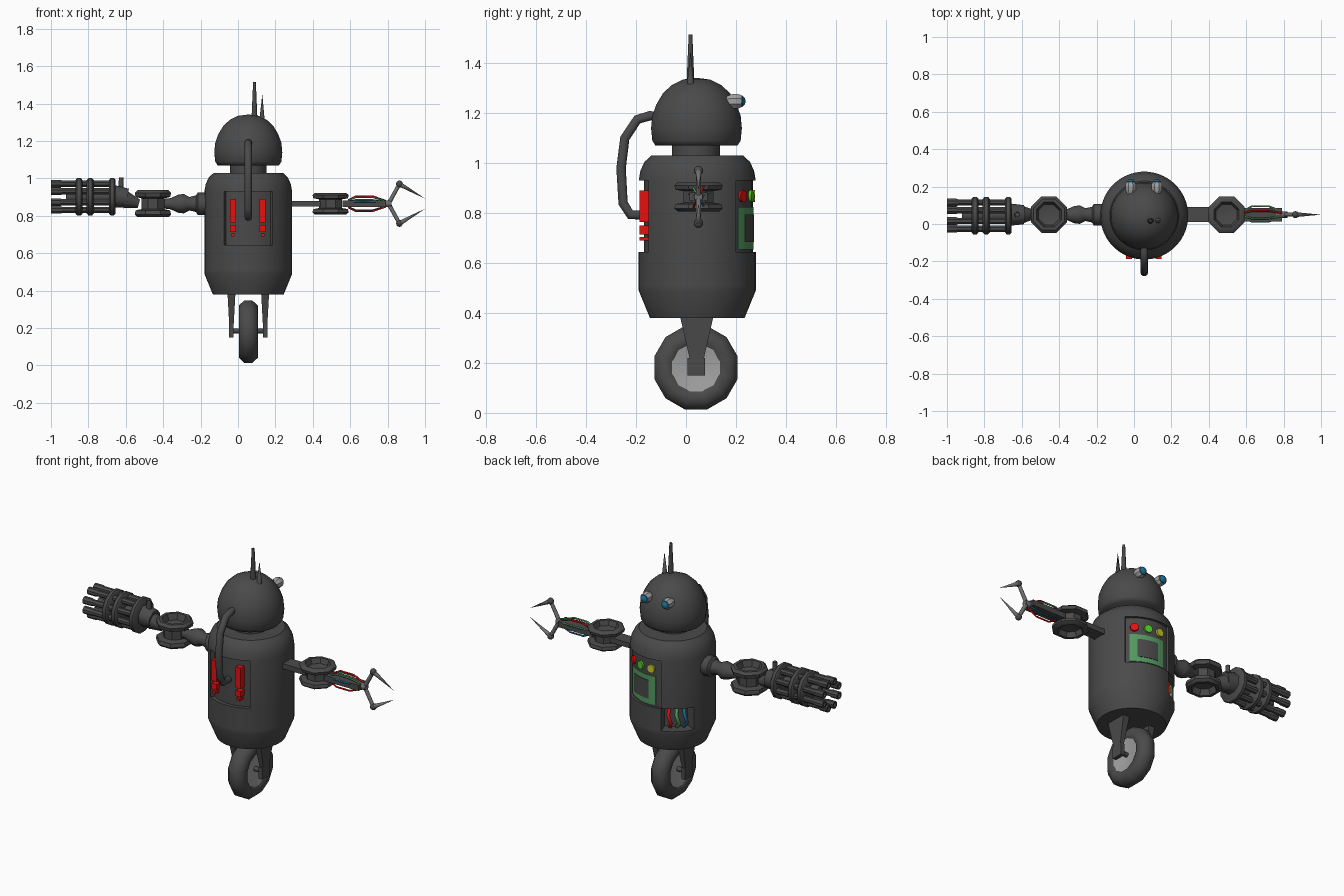
import bpy, bmesh, math
from mathutils import Vector, Matrix

if "Cube" in bpy.data.objects:
    bpy.data.objects.remove(bpy.data.objects["Cube"])

CX, CY = 0.055, 0.045          # body axis
ARM_Y, ARM_Z = 0.05, 0.865     # arm axis


def mat(name, r, g, b):
    m = bpy.data.materials.new(name)
    m.diffuse_color = (r, g, b, 1)
    m.use_nodes = True
    m.node_tree.nodes["Principled BSDF"].inputs["Base Color"].default_value = m.diffuse_color
    return m


DARK = mat("dark metal", .068, .068, .068)
PALE = mat("pale grey", .36, .36, .36)
STEEL = mat("steel", .16, .16, .16)
RED = mat("red", .8, .005, .005)
GREEN = mat("panel green", .09, .32, .12)
LIME = mat("button green", .08, .62, .02)
YELLOW = mat("yellow", .62, .6, .03)
BLUE = mat("blue", .012, .15, .27)


def finish(name, bm, m, angle=40):
    bmesh.ops.recalc_face_normals(bm, faces=bm.faces)
    me = bpy.data.meshes.new(name)
    bm.to_mesh(me)
    bm.free()
    me.materials.append(m)
    me.polygons.foreach_set("use_smooth", [True] * len(me.polygons))
    me.set_sharp_from_angle(angle=math.radians(angle))
    ob = bpy.data.objects.new(name, me)
    bpy.context.collection.objects.link(ob)
    return ob


def lathe_bm(profile, segs, mtx, closed=False):
    bm = bmesh.new()
    rings = []
    for r, z in profile:
        if r == 0:
            rings.append([bm.verts.new(mtx @ Vector((0, 0, z)))] * segs)
        else:
            rings.append([bm.verts.new(mtx @ Vector((
                r * math.cos(2 * math.pi * (i + .5) / segs),
                r * math.sin(2 * math.pi * (i + .5) / segs), z))) for i in range(segs)])
    pairs = list(zip(rings, rings[1:])) + ([(rings[-1], rings[0])] if closed else [])
    for a, b in pairs:
        for i in range(segs):
            j = (i + 1) % segs
            bm.faces.new(list(dict.fromkeys((a[i], a[j], b[j], b[i]))))
    return bm


def lathe(name, profile, loc, m, segs=16, axis=(0, 0, 1), closed=False, angle=40):
    mtx = Matrix.Translation(loc) @ Vector(axis).to_track_quat('Z', 'Y').to_matrix().to_4x4()
    return finish(name, lathe_bm(profile, segs, mtx, closed), m, angle)


def rod(name, a, b, r0, r1, m, segs=8):
    a, b = Vector(a), Vector(b)
    d = (b - a).length
    prof = [(0, 0), (r0, 0), (r1, d), (0, d)] if r1 else [(0, 0), (r0, 0), (0, d)]
    return lathe(name, prof, a, m, segs, b - a, angle=50)


def ball(name, loc, r, m, segs=10):
    prof = [(r * math.sin(math.pi * i / 6) if 0 < i < 6 else 0,
             -r * math.cos(math.pi * i / 6)) for i in range(7)]
    return lathe(name, prof, loc, m, segs)


def box(name, lo, hi, m, taper=None):
    bm = bmesh.new()
    bmesh.ops.create_cube(bm, size=1)
    c, s = (Vector(lo) + Vector(hi)) / 2, Vector(hi) - Vector(lo)
    for v in bm.verts:
        k = taper if taper and v.co.z < 0 else (1, 1)
        v.co = Vector((v.co.x * s.x * k[0], v.co.y * s.y * k[1], v.co.z * s.z)) + c
    return finish(name, bm, m)


def tube(name, pts, r, m, res=2):
    cu = bpy.data.curves.new(name, 'CURVE')
    cu.dimensions, cu.bevel_depth, cu.bevel_resolution = '3D', r, res
    cu.use_fill_caps = True
    sp = cu.splines.new('POLY')
    sp.points.add(len(pts) - 1)
    for p, q in zip(sp.points, pts):
        p.co = (*q, 1)
    cu.materials.append(m)
    ob = bpy.data.objects.new(name, cu)
    bpy.context.collection.objects.link(ob)


def polar(az, r, z):
    """Point around the body; az 0 is +y, positive toward -x."""
    a = math.radians(az)
    return Vector((CX - r * math.sin(a), CY + r * math.cos(a), z))


def arc_plate(name, az0, az1, z0, z1, r0, r1, m, n=8):
    bm = bmesh.new()
    loops = [[bm.verts.new(polar(az0 + (az1 - az0) * i / n, r, z))
              for r, z in ((r0, z0), (r1, z0), (r1, z1), (r0, z1))] for i in range(n + 1)]
    for a, b in zip(loops, loops[1:]):
        for k in range(4):
            bm.faces.new((a[k], a[k - 1], b[k - 1], b[k]))
    bm.faces.new(loops[0])
    bm.faces.new(loops[-1])
    return finish(name, bm, m)


# body shell with recessed front, back and side pocket
prof = [(0, .38), (.19, .38), (.235, .49), (.235, .51), (.235, .645), (.235, .93),
        (.228, .97), (.212, 1.005), (.185, 1.03), (0, 1.03)]
bm = lathe_bm(prof, 48, Matrix.Translation((CX, CY, 0)))


def recess(az0, az1, z0, z1, depth):
    sel = []
    for f in bm.faces:
        c = f.calc_center_median()
        az = (math.degrees(math.atan2(c.y - CY, c.x - CX)) - 90 + 180) % 360 - 180
        if az0 < az % 360 - (360 if az % 360 > az1 else 0) < az1 and z0 < c.z < z1 \
                and math.hypot(c.x - CX, c.y - CY) > .2:
            sel.append(f)
    ext = bmesh.ops.extrude_face_region(bm, geom=sel)
    for v in ext["geom"]:
        if isinstance(v, bmesh.types.BMVert):
            d = Vector((v.co.x - CX, v.co.y - CY, 0))
            v.co -= d.normalized() * depth
    old = [f for f in sel if f.is_valid]
    if old:
        bmesh.ops.delete(bm, geom=old, context='FACES')


recess(-48, 18, .645, .93, .014)
recess(143, 217, .645, .93, .022)
recess(20, 66, .51, .645, .07)
finish("body", bm, DARK, 30)

# control panel, buttons and pocket wires
arc_plate("panel_frame", -43, 10, .655, .825, .216, .225, GREEN)
arc_plate("panel_screen", -32, -1, .685, .795, .222, .228, DARK)
for az, m in ((-36, RED), (-16, LIME), (3, YELLOW)):
    p = polar(az, .216, .868)
    rod("panel_button", p, polar(az, .231, .868), .024, .024, m, 10)
for az, m in ((30, RED), (42, GREEN), (54, BLUE)):
    tube("pocket_wire", [polar(az, .18, .515), polar(az + 2, .215, .55),
                         polar(az - 2, .215, .6), polar(az, .18, .64)], .01, m)

# red vents on the back
for x in (-.028, .132):
    box("back_vent", (x - .016, -.187, .765), (x + .016, -.15, .89), RED)
    box("back_vent_low", (x - .016, -.187, .715), (x + .016, -.15, .75), RED)
    box("back_vent_dot", (x - .01, -.187, .69), (x + .01, -.15, .705), RED)

# neck, head and antennas
lathe("neck", [(0, 1.02), (.098, 1.02), (.098, 1.09), (0, 1.09)], (CX, .04, 0), DARK, 20)
lathe("head", [(0, 1.07), (.165, 1.07), (.178, 1.09), (.183, 1.14), (.178, 1.19), (.162, 1.235),
               (.135, 1.28), (.1, 1.313), (.055, 1.335), (0, 1.342)], (CX, .042, 0), DARK, 28, angle=60)
rod("tall_antenna", (.088, .018, 1.32), (.088, .018, 1.515), .017, .008, DARK)
rod("short_antenna", (.128, .018, 1.29), (.13, .018, 1.45), .018, 0, DARK)

# eyes
for x in (-.018, .122):
    lathe("eye_housing", [(0, -.03), (.018, -.03), (.031, 0), (.031, .025), (.026, .036), (0, .036)],
          (x, .185, 1.248), PALE, 8, (0, 1, 0))
    lathe("eye_lens", [(.024, .03), (.024, .042), (.012, .052), (0, .053)],
          (x, .185, 1.248), BLUE, 8, (0, 1, 0))

# cable from head to back
tube("back_cable", [(.055, y, z) for y, z in ((-.1, 1.185), (-.145, 1.19), (-.195, 1.175), (-.245, 1.1),
     (-.26, .98), (-.252, .84), (-.222, .793), (-.15, .793))], .02, DARK, 3)

# wheel
tire = [(.125 + .052 * math.cos(a), .055 * math.sin(a)) for a in
        [2 * math.pi * (i + .5) / 8 for i in range(8)]]
lathe("tire", tire, (CX, .04, .181), DARK, 12, (1, 0, 0), closed=True, angle=50)
lathe("wheel_rim", [(0, -.03), (.03, -.03), (.108, -.045), (.108, .045), (.03, .03), (0, .03)],
      (CX, .04, .181), PALE, 8, (1, 0, 0))
rod("axle", (-.045, .04, .185), (.155, .04, .185), .014, .014, DARK)
for s in (-1, 1):
    x = CX + s * .09
    box("fork", (x - .022, -.027, .2), (x + .022, .113, .4), DARK, (.5, .35))
    box("fork_foot", (x - .012, .006, .15), (x + .012, .076, .22), DARK)


# elbow spools on both arms
def spool(name, x, h):
    lathe(name, [(0, -h * .3), (.06, -h * .5), (.072, -h), (.09, -h), (.105, -h * .8), (.1, -h * .5),
                 (.066, -h * .4), (.066, h * .4), (.1, h * .5), (.105, h * .8), (.09, h), (.072, h),
                 (.06, h * .5), (0, h * .3)], (x, ARM_Y, ARM_Z), DARK, 8)


spool("right_elbow", .495, .058)
spool("left_elbow", -.455, .072)

# right arm with wires and claw
box("right_upper_arm", (.26, .01, .85), (.44, .09, .88), DARK)
box("right_forearm", (.56, .014, .848), (.79, .086, .882), DARK)
for dy, dz, m in ((.02, .04, RED), (.045, .02, GREEN), (-.02, .035, GREEN), (-.037, .012, BLUE),
                  (.02, -.035, BLUE), (-.02, -.04, RED)):
    tube("arm_wire", [(x, ARM_Y + dy * k, ARM_Z + dz * k) for x, k in
                      ((.59, .5), (.63, 1), (.72, 1), (.79, .4))], .005, m, 1)
rod("claw_base", (.76, ARM_Y, ARM_Z), (.82, ARM_Y, ARM_Z), .022, .018, STEEL)
for s in (-1, 1):
    knuckle = (.863, ARM_Y, ARM_Z + s * .105)
    rod("claw_finger", (.805, ARM_Y, ARM_Z), knuckle, .012, .011, STEEL)
    ball("claw_knuckle", knuckle, .019, DARK)
    rod("claw_tip", knuckle, (1.0, ARM_Y, ARM_Z + s * .027), .014, 0, STEEL)

# left arm: shoulder, wrist
lathe("left_shoulder", [(0, .1), (.06, .1), (.06, .215), (.044, .225), (.036, .26), (.052, .29),
                        (.048, .32), (.03, .36), (.024, .41), (0, .41)],
      (0, ARM_Y, ARM_Z), DARK, 10, (-1, 0, 0))
rod("left_forearm", (-.53, ARM_Y, ARM_Z), (-.6, ARM_Y, .885), .025, .05, DARK)
rod("left_wrist", (-.59, ARM_Y, .895), (-.67, ARM_Y, .905), .055, .065, DARK)
rod("wrist_knob", (-.625, ARM_Y, .93), (-.625, ARM_Y, 1.005), .016, .013, DARK)

# rotary barrels and their clamp rings
gun = (0, .045, .902)
for x, w in ((.672, .018), (.79, .019), (.85, .019)):
    lathe("barrel_ring", [(0, x - w), (.092, x - w), (.104, x - w * .5), (.104, x + w * .5),
                          (.092, x + w), (0, x + w)], gun, DARK, 12, (-1, 0, 0))
for i in range(8):
    a = 2 * math.pi * (i + .5) / 8
    y, z = gun[1] + .076 * math.cos(a), gun[2] + .076 * math.sin(a)
    lathe("barrel", [(0, .66), (.018, .66), (.018, .94), (.022, .95), (.022, 1.0), (.013, 1.0),
                     (.013, .96), (0, .96)], (0, y, z), DARK, 8, (-1, 0, 0))
rod("barrel_core", (-.66, gun[1], gun[2]), (-.92, gun[1], gun[2]), .03, .03, DARK)
